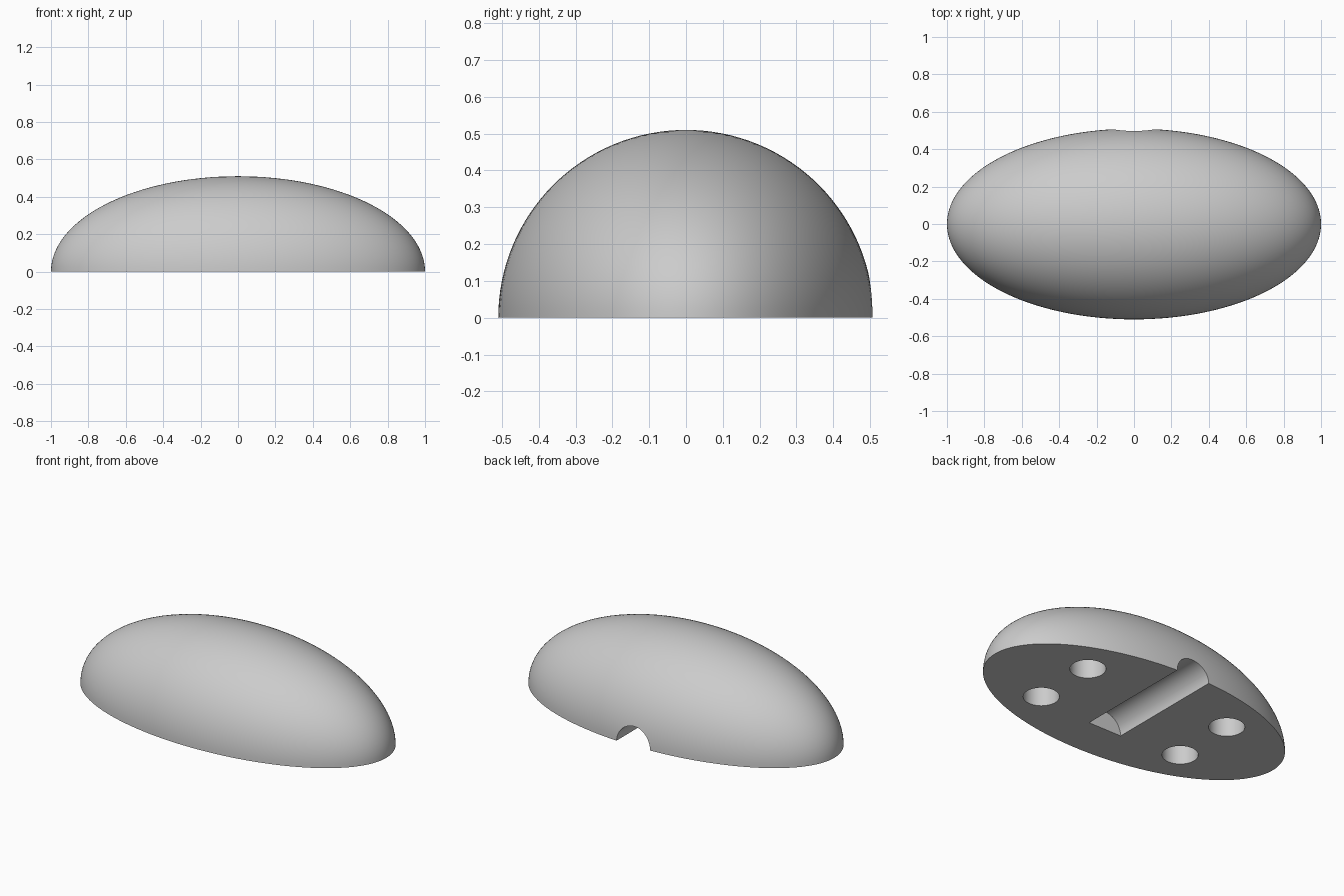
import bpy
import bmesh
import math
from mathutils import Matrix

cube = bpy.data.objects.get("Cube")
if cube:
    bpy.data.objects.remove(cube, do_unlink=True)

HALF_LENGTH, HALF_WIDTH = 1.0, 0.51
SLOT_RADIUS, SLOT_END = 0.113, -0.25
HOLE_RADIUS, HOLE_DEPTH = 0.1, 0.2

grey = bpy.data.materials.new("plain_grey")
grey.use_nodes = True
colour = (0.6, 0.6, 0.6, 1)
grey.diffuse_color = colour
grey.node_tree.nodes["Principled BSDF"].inputs["Base Color"].default_value = colour


def make_object(name, bm):
    mesh = bpy.data.meshes.new(name)
    bm.to_mesh(mesh)
    bm.free()
    mesh.materials.append(grey)
    obj = bpy.data.objects.new(name, mesh)
    bpy.context.collection.objects.link(obj)
    return obj


def cylinder_cutter(name, radius, length, matrix):
    bm = bmesh.new()
    bmesh.ops.create_cone(bm, cap_ends=True, segments=64, radius1=radius,
                          radius2=radius, depth=length, matrix=matrix)
    return make_object(name, bm)


# Half ellipsoid shell, closed by a flat base
bm = bmesh.new()
bmesh.ops.create_uvsphere(bm, u_segments=128, v_segments=64, radius=1)
bmesh.ops.scale(bm, vec=(HALF_LENGTH, HALF_WIDTH, HALF_WIDTH), verts=bm.verts)
geometry = bm.verts[:] + bm.edges[:] + bm.faces[:]
bmesh.ops.bisect_plane(bm, geom=geometry, dist=0.0001, plane_co=(0, 0, 0),
                       plane_no=(0, 0, 1), clear_inner=True)
rim = [edge for edge in bm.edges if edge.is_boundary]
bmesh.ops.contextual_create(bm, geom=rim)
bmesh.ops.recalc_face_normals(bm, faces=bm.faces)
body = make_object("domed_body", bm)

# Round channel under the base, open at the back
slot_length = 1.0
slot_matrix = (Matrix.Translation((0, SLOT_END + slot_length / 2, 0))
               @ Matrix.Rotation(math.pi / 2, 4, "X"))
cutters = [cylinder_cutter("slot_cutter", SLOT_RADIUS, slot_length, slot_matrix)]

# Four round sockets in the base
for x in (-0.5, 0.5):
    for y in (-0.2, 0.2):
        cutters.append(cylinder_cutter("socket_cutter", HOLE_RADIUS, HOLE_DEPTH * 2,
                                       Matrix.Translation((x, y, 0))))

# Cut the channel and sockets, then discard the cutters
bpy.ops.object.select_all(action="DESELECT")
body.select_set(True)
bpy.context.view_layer.objects.active = body
for cutter in cutters:
    cut = body.modifiers.new("cut", "BOOLEAN")
    cut.operation = "DIFFERENCE"
    cut.solver = "EXACT"
    cut.object = cutter
    bpy.ops.object.modifier_apply(modifier=cut.name)
    bpy.data.objects.remove(cutter, do_unlink=True)

bpy.ops.object.shade_smooth_by_angle(angle=math.radians(30))
